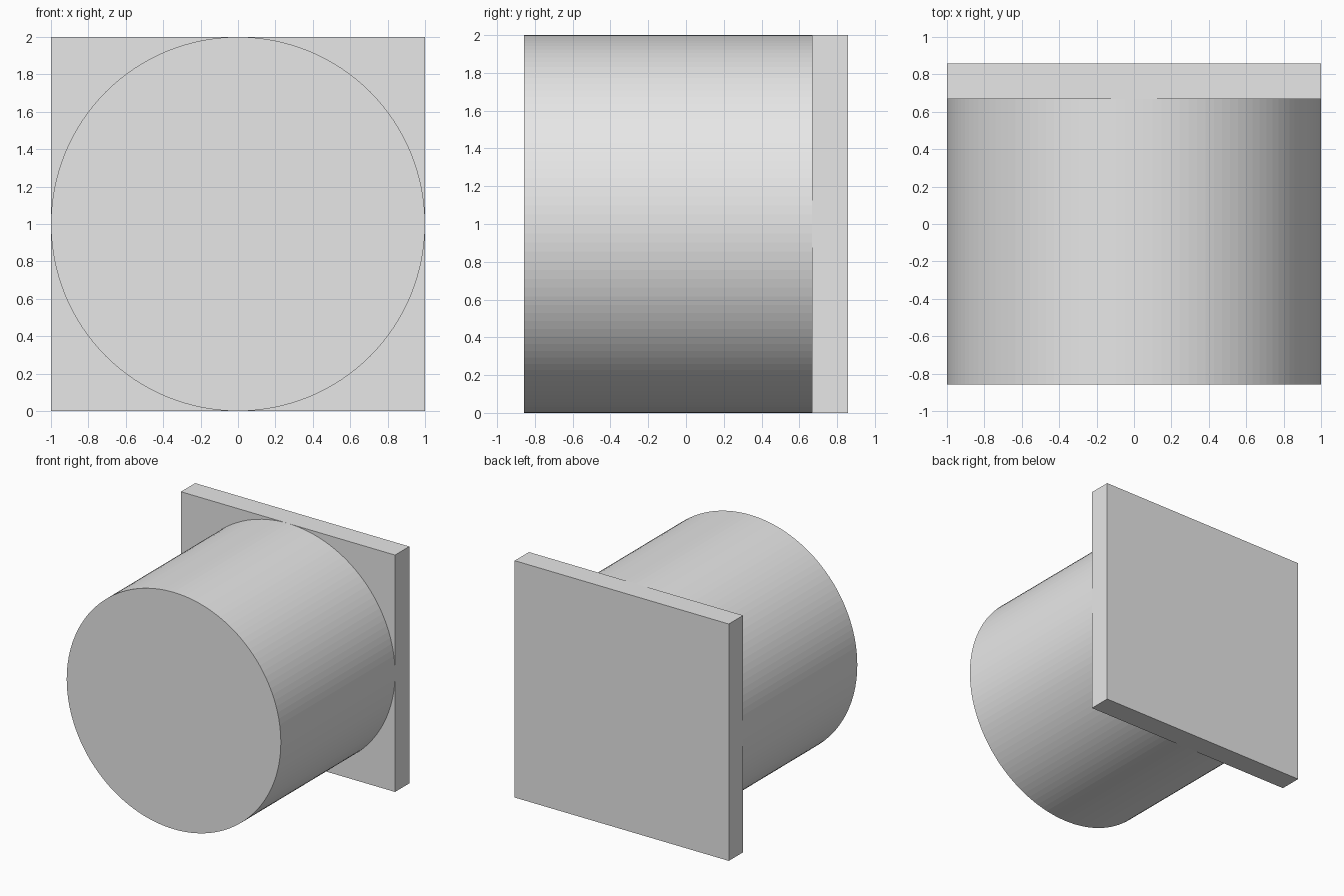
import bpy
from math import pi

cube = bpy.data.objects.get("Cube")
if cube:
    bpy.data.objects.remove(cube, do_unlink=True)

FRONT, JOIN, BACK = -0.857, 0.667, 0.857

# Single plain grey
grey = bpy.data.materials.new("plain_grey")
grey.use_nodes = True
colour = (0.8, 0.8, 0.8, 1)
grey.diffuse_color = colour
grey.node_tree.nodes["Principled BSDF"].inputs["Base Color"].default_value = colour


def finish(name):
    obj = bpy.context.object
    obj.name = name
    obj.data.materials.append(grey)
    bpy.ops.object.transform_apply(location=False, rotation=True, scale=True)
    return obj


# Round drum pointing forward
bpy.ops.mesh.primitive_cylinder_add(
    vertices=128, radius=1, depth=JOIN - FRONT,
    location=(0, (FRONT + JOIN) / 2, 1), rotation=(pi / 2, 0, 0))
finish("round_drum")

# Square plate behind the drum
bpy.ops.mesh.primitive_cube_add(size=1, location=(0, (JOIN + BACK) / 2, 1))
bpy.context.object.scale = (2, BACK - JOIN, 2)
finish("back_plate")
